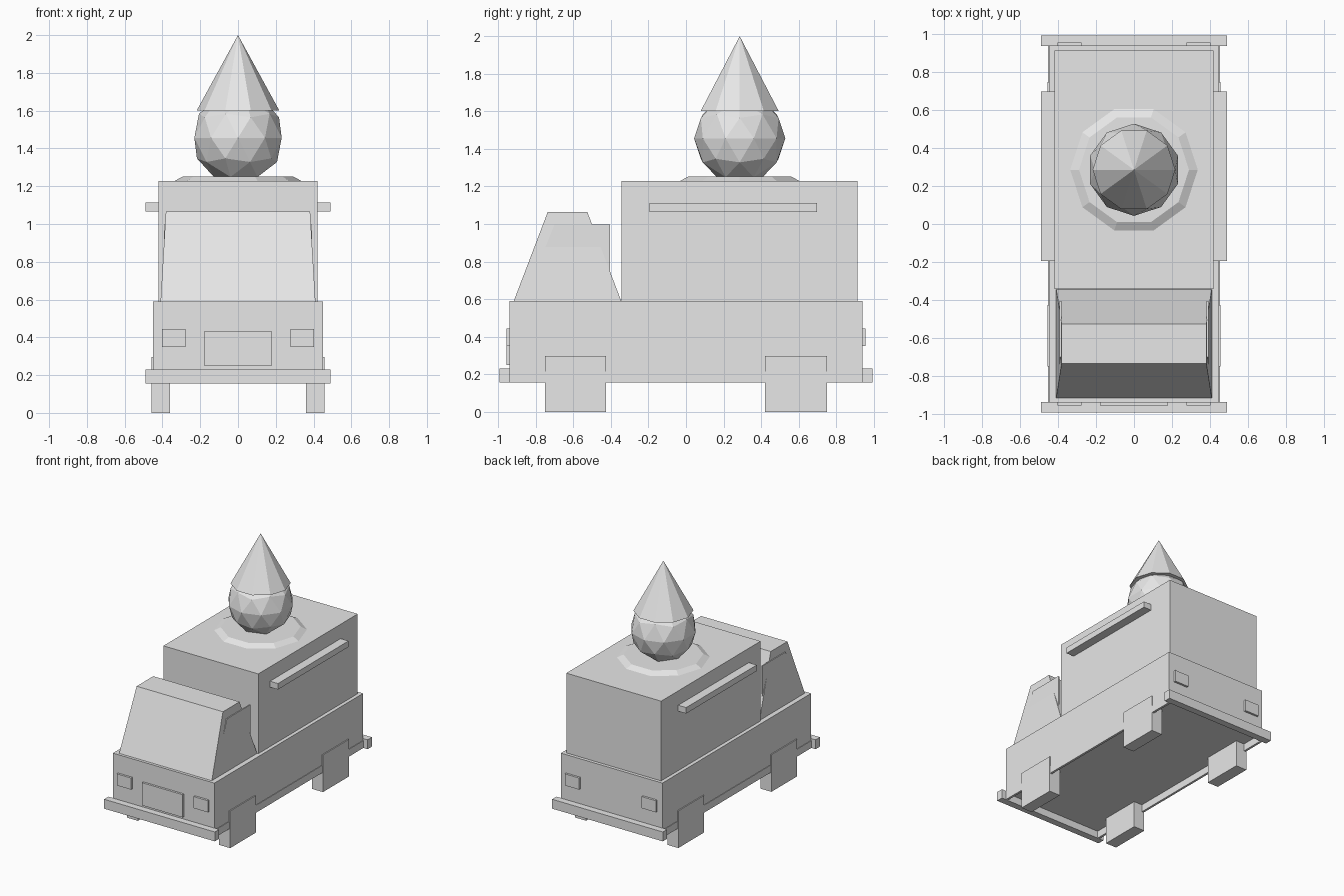
import bpy
import bmesh
import math

if "Cube" in bpy.data.objects:
    bpy.data.objects.remove(bpy.data.objects["Cube"])

grey = bpy.data.materials.new("light grey")
grey.diffuse_color = (0.8, 0.8, 0.8, 1)
grey.use_nodes = True
grey.node_tree.nodes["Principled BSDF"].inputs["Base Color"].default_value = grey.diffuse_color


def finish(name, bm):
    bmesh.ops.recalc_face_normals(bm, faces=bm.faces)
    mesh = bpy.data.meshes.new(name)
    bm.to_mesh(mesh)
    bm.free()
    mesh.materials.append(grey)
    ob = bpy.data.objects.new(name, mesh)
    bpy.context.collection.objects.link(ob)
    return ob


def box(name, x, y, z):
    bm = bmesh.new()
    bmesh.ops.create_cube(bm, size=1)
    for v in bm.verts:
        v.co = [lo if c < 0 else hi for c, (lo, hi) in zip(v.co, (x, y, z))]
    return finish(name, bm)


def side_profile(name, points, x_left, x_right):
    """Extrude (y, z) points across x; the x limits are functions of z."""
    bm = bmesh.new()
    left = [bm.verts.new((x_left(z), y, z)) for y, z in points]
    right = [bm.verts.new((x_right(z), y, z)) for y, z in points]
    bm.faces.new(left)
    bm.faces.new(right)
    for i in range(len(points)):
        j = (i + 1) % len(points)
        bm.faces.new((left[i], left[j], right[j], right[i]))
    return finish(name, bm)


def frustum(name, y, r1, r2, z1, z2, sides=10):
    bm = bmesh.new()
    bmesh.ops.create_cone(bm, cap_ends=True, segments=sides,
                          radius1=r1, radius2=r2, depth=z2 - z1)
    # put a corner on the x axis
    first = min(bm.verts, key=lambda v: v.co.z).co
    turn = -math.atan2(first.y, first.x)
    c, s = math.cos(turn), math.sin(turn)
    for v in bm.verts:
        v.co = (v.co.x * c - v.co.y * s, v.co.x * s + v.co.y * c + y,
                v.co.z + (z1 + z2) / 2)
    return finish(name, bm)


# Main body and cargo box
box("lower_body", (-0.449, 0.449), (-0.94, 0.94), (0.213, 0.59))
box("cargo_box", (-0.42, 0.42), (-0.343, 0.914), (0.59, 1.228))

# Bumpers
box("front_bumper", (-0.49, 0.49), (-0.993, -0.938), (0.155, 0.23))
box("rear_bumper", (-0.49, 0.49), (0.938, 0.993), (0.155, 0.23))

# Tapered cab
cab_half = lambda z: 0.41 - 0.028 * (z - 0.59) / 0.475
side_profile("cab", [(-0.917, 0.59), (-0.736, 1.065), (-0.526, 1.065), (-0.345, 0.59)],
             lambda z: -cab_half(z), cab_half)

# Grille plate
box("grille", (-0.18, 0.18), (-0.957, -0.935), (0.25, 0.432))

# Paired parts on both sides
for side, s in (("left", -1), ("right", 1)):
    def xr(a, b):
        return tuple(sorted((s * a, s * b)))

    box(f"{side}_skirt", xr(0.435, 0.453), (-0.94, 0.94), (0.155, 0.214))
    box(f"{side}_awning_rail", xr(0.41, 0.49), (-0.195, 0.698), (1.065, 1.113))
    box(f"{side}_headlamp", xr(0.277, 0.403), (-0.957, -0.935), (0.35, 0.443))
    box(f"{side}_tail_lamp", xr(0.277, 0.403), (0.935, 0.957), (0.35, 0.443))
    box(f"{side}_front_wheel", xr(0.36, 0.457), (-0.752, -0.427), (0, 0.297))
    box(f"{side}_rear_wheel", xr(0.36, 0.457), (0.422, 0.75), (0, 0.297))
    side_profile(f"{side}_side_window",
                 [(-0.84, 0.65), (-0.70, 0.998), (-0.405, 0.998), (-0.405, 0.65)],
                 lambda z: s * 0.383, lambda z: s * 0.393)

# Roof plinth, scoop and upturned cone
cy = 0.286
frustum("roof_plinth", cy, 0.34, 0.29, 1.226, 1.252)
bm = bmesh.new()
bmesh.ops.create_icosphere(bm, subdivisions=2, radius=0.243)
bmesh.ops.translate(bm, verts=bm.verts, vec=(0, cy, 1.456))
finish("scoop", bm)
frustum("cone", cy, 0.218, 0, 1.602, 2.0)
